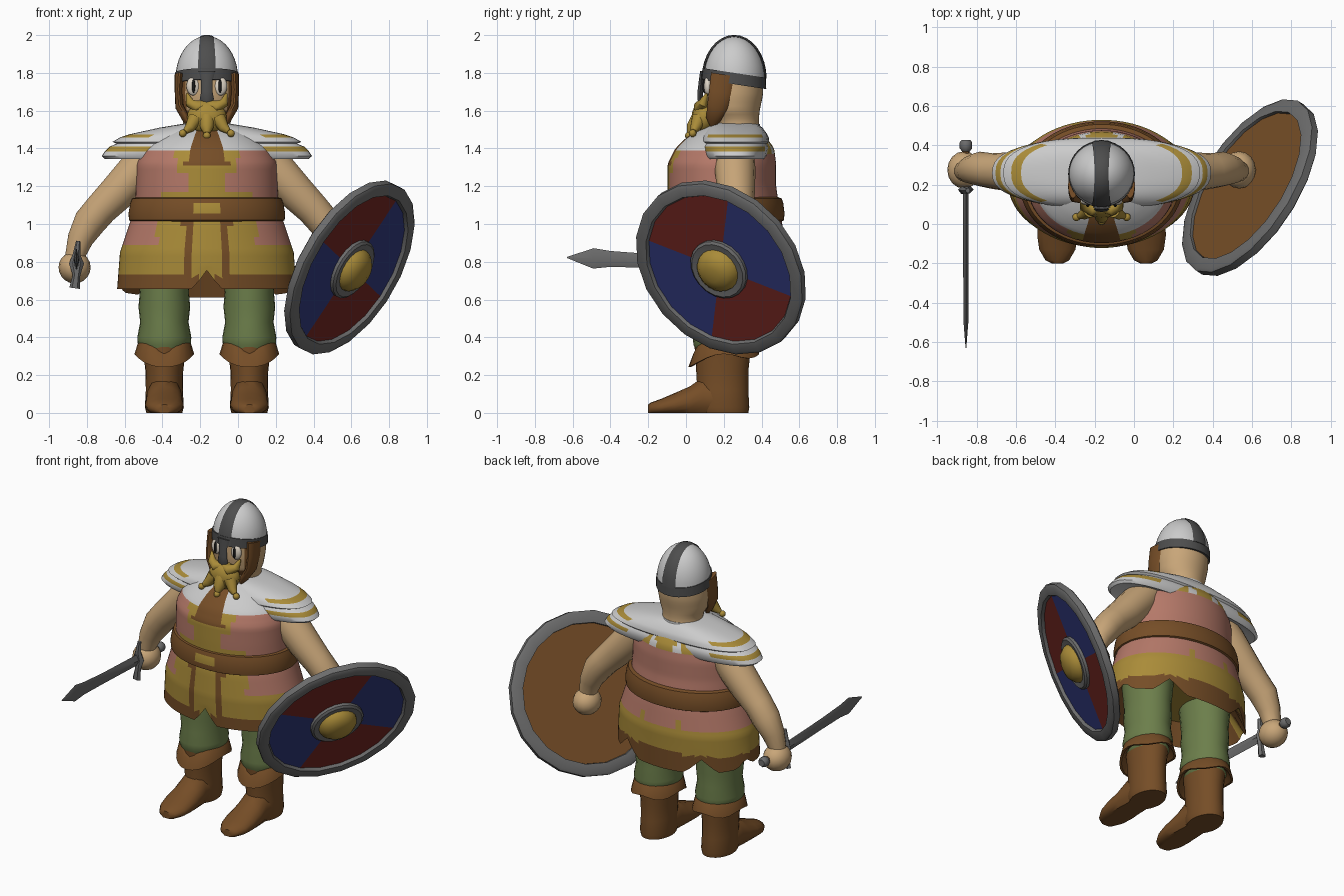
import bpy, bmesh
from math import sin, cos, pi, atan2
from mathutils import Vector, Matrix

if "Cube" in bpy.data.objects:
    bpy.data.objects.remove(bpy.data.objects["Cube"])

CX = -0.165  # body centre line; meshes are built relative to it
COLORS = dict(salmon=(.46, .19, .14), gold=(.40, .26, .04), brown=(.18, .075, .02), skin=(.58, .38, .19),
              green=(.15, .21, .07), silver=(.55, .55, .55), dark=(.075, .075, .075), grey=(.15, .15, .15),
              red=(.17, .02, .016), blue=(.03, .04, .2), white=(.75, .68, .58), black=(.01, .01, .01))
mats = {}


def mat(name):
    if name not in mats:
        mats[name] = bpy.data.materials.new(name)
        mats[name].diffuse_color = (*COLORS[name], 1)
    return mats[name]


def finish(name, bm, paint, mirror=False, matrix=None):
    """Paint faces (a colour name, or a function of the face centre) and make the object."""
    bmesh.ops.remove_doubles(bm, verts=bm.verts, dist=1e-5)
    bmesh.ops.recalc_face_normals(bm, faces=bm.faces)
    used = []
    for f in bm.faces:
        key = paint if isinstance(paint, str) else paint(*f.calc_center_median())
        if key not in used:
            used.append(key)
        f.material_index = used.index(key)
    me = bpy.data.meshes.new(name)
    bm.to_mesh(me)
    bm.free()
    for k in used:
        me.materials.append(mat(k))
    ob = bpy.data.objects.new(name, me)
    bpy.context.collection.objects.link(ob)
    ob.matrix_world = matrix or Matrix.Translation((CX, 0, 0))
    if mirror:
        ob.modifiers.new("Mirror", 'MIRROR').use_bisect_axis[0] = False
    bpy.ops.object.select_all(action='DESELECT')
    ob.select_set(True)
    bpy.context.view_layer.objects.active = ob
    bpy.ops.object.shade_smooth_by_angle(angle=0.7)
    return ob


def loft(name, rings, paint, cap=True, **kw):
    bm = bmesh.new()
    vs = [[bm.verts.new(p) for p in r] for r in rings]
    n = len(vs[0])
    for a, b in zip(vs, vs[1:]):
        for i in range(n):
            j = (i + 1) % n
            bm.faces.new((a[i], a[j], b[j], b[i]))
    if cap:
        bm.faces.new(vs[0][::-1])
        bm.faces.new(vs[-1])
    return finish(name, bm, paint, **kw)


def oval(z, rx, ry, cy=0, cx=0, n=24, p=2):
    def s(v):
        return abs(v) ** (2 / p) * (1 if v > 0 else -1)
    return [Vector((cx + rx * s(cos(2 * pi * i / n)), cy + ry * s(sin(2 * pi * i / n)), z)) for i in range(n)]


def tube(name, path, paint, ref=(1, 0, 0), n=14, **kw):
    """Path entries: x, y, z, radius along ref, other radius."""
    pts = [Vector(p[:3]) for p in path]
    rings = []
    for i, p in enumerate(path):
        t = (pts[min(i + 1, len(pts) - 1)] - pts[max(i - 1, 0)]).normalized()
        a = Vector(ref)
        a = (a - t * a.dot(t)).normalized()
        b = t.cross(a)
        rings.append([pts[i] + a * p[3] * cos(2 * pi * k / n) + b * p[-1] * sin(2 * pi * k / n) for k in range(n)])
    return loft(name, rings, paint, **kw)


def ball(name, loc, size, paint, **kw):
    bm = bmesh.new()
    bmesh.ops.create_uvsphere(bm, u_segments=16, v_segments=10, radius=1,
                              matrix=Matrix.Translation(loc) @ Matrix.Diagonal((*size, 1)))
    return finish(name, bm, paint, **kw)


def interp(keys, z):
    for a, b in zip(keys, keys[1:]):
        if z <= b[0]:
            t = (z - a[0]) / (b[0] - a[0])
            return [u + (v - u) * t for u, v in zip(a, b)][1:]
    return keys[-1][1:]


# Tunic: lofted torso with a notched hem and painted blocks
BODY = [(.65, .475, .315, .205), (.85, .46, .325, .205), (1.0, .41, .31, .2), (1.08, .38, .295, .2),
        (1.2, .375, .287, .19), (1.32, .372, .287, .19), (1.4, .335, .262, .205), (1.46, .26, .21, .215),
        (1.5, .2, .16, .235), (1.54, .1, .12, .27)]


def tunic_paint(x, y, z):
    ax, front = abs(x), y < .2
    if z < .73:
        return 'brown'
    if z < 1.05:
        if front and ax < .265:
            return 'brown' if .07 < ax < .14 - (z - .73) * .06 else 'gold'
        return 'gold' if z < .89 or (not front and .1 < ax < .16 and z < .95) else 'salmon'
    if front:
        if z > 1.31 and ax < .115 - .065 * (z - 1.31) / .19:
            return 'brown'
        for z0, z1, w in ((1.1, 1.18, .235), (1.18, 1.27, .09), (1.27, 1.39, .165)):
            if z0 < z < z1 and ax < w:
                return 'gold'
    elif 1.37 < z < 1.48 and ax < .27:
        return 'silver' if .07 < ax < .11 or (z > 1.43 and ax > .19) else 'gold'
    return 'silver' if z > 1.38 else 'salmon'


def hem(angle):
    h = .655 - .045 * max(0, sin(angle))
    for a, w, d in ((-90, 9, .1), (55, 14, .09), (125, 14, .09), (12, 10, .05), (168, 10, .05)):
        gap = abs((angle * 180 / pi - a + 180) % 360 - 180)
        h += d * max(0, 1 - gap / w)
    return h


N = 72
rings = [oval(.79, .38, .25, .205, n=N)]
for k in range(45):
    z = .65 + k * .02
    hx, hy, cy = interp(BODY, z)
    ring = oval(z, hx, hy, cy, n=N)
    if z < .78:
        for i, v in enumerate(ring):
            v.z = .78 - (.78 - z) * (.78 - hem(2 * pi * i / N)) / .13
    rings.append(ring)
loft("tunic", rings, tunic_paint)

# Belt with painted buckle
loft("belt", [oval(z, a, b, .2, n=N) for z, a, b in
              ((1.01, .39, .3), (1.02, .412, .318), (1.055, .415, .322), (1.11, .405, .315), (1.135, .395, .307), (1.145, .36, .28))],
     lambda x, y, z: 'gold' if abs(x) < .07 and y < 0 and 1.055 < z < 1.11 else 'brown')

# Layered shoulder mantle with gold trims
mantle = ((1.535, .1, .11), (1.51, .25, .145), (1.475, .41, .17), (1.458, .46, .178), (1.435, .5, .18), (1.425, .478, .17),
          (1.41, .515, .178), (1.385, .54, .176), (1.36, .557, .17), (1.345, .54, .16), (1.365, .42, .13))
loft("shoulder_mantle", [oval(z, a, b, .26, n=48, p=2.5) for z, a, b in mantle],
     lambda x, y, z: 'gold' if abs(x) > .3 and (1.46 < z < 1.47 or 1.39 < z < 1.405) else 'silver')

# Arms and fists
tube("arms", [(.28, .26, 1.38, .1), (.36, .26, 1.29, .108), (.47, .265, 1.17, .1), (.56, .27, 1.08, .09), (.62, .28, 1.01, .088),
              (.67, .275, .92, .07), (.695, .27, .84, .055), (.705, .27, .78, .05)], 'skin', ref=(0, 1, 0), mirror=True)
ball("fists", (.7, .275, .77), (.085, .095, .085), 'skin', mirror=True)

# Trousers, boot cuffs, boot shafts and feet
LX = .225
loft("trousers", [oval(z, a, b, .2, LX) for z, a, b in
                  ((.3, .1, .13), (.36, .14, .16), (.4, .143, .165), (.48, .128, .155), (.56, .137, .16), (.64, .13, .16), (.82, .15, .17))],
     'green', mirror=True)
cuff = [oval(z, a, b, .2, LX) for z, a, b in ((.385, .125, .15), (.37, .14, .165), (.3, .158, .188), (.3, .145, .175), (.35, .1, .13))]
for r in cuff[2:4]:
    for i, v in enumerate(r):
        v.z += .05 * max(0, -sin(2 * pi * i / 24)) ** 4 * -1.4 + .012 * cos(8 * pi * i / 24)
for i, v in enumerate(cuff[0]):
    for r in cuff[:2]:
        r[i].z -= .07 * max(0, -sin(2 * pi * i / 24)) ** 8
loft("boot_cuffs", cuff, 'brown', mirror=True)
loft("boot_shafts", [oval(z, a, b, cy, LX) for z, a, b, cy in
                     ((0, .095, .13, .2), (.03, .103, .14, .195), (.12, .098, .135, .195), (.22, .1, .138, .192), (.36, .115, .15, .195))],
     'brown', mirror=True)
foot = []
for y, w, h in ((-.2, .03, .045), (-.185, .06, .055), (-.13, .092, .075), (-.06, .102, .105), (.02, .1, .14), (.09, .095, .19), (.2, .09, .16)):
    foot.append([Vector((LX + w * cos(a), y, max(0, h * (.4 + .6 * sin(a))))) for a in [2 * pi * i / 16 for i in range(16)]])
loft("boot_feet", foot, 'brown', mirror=True)

# Head with side hair
HEAD = [(1.47, .13, .115, .28), (1.55, .125, .12, .265), (1.6, .15, .14, .25), (1.68, .162, .155, .252), (1.8, .16, .158, .255)]


def head_paint(x, y, z):
    hair = y < .25 - (1.77 - z) * .4 and not (abs(x) < .115 and z > 1.6)
    return 'brown' if hair else 'skin'


loft("head", [oval(z, *interp(HEAD, z), n=40) for z in [1.47 + k * .022 for k in range(16)]], head_paint)
tube("side_hair", [(.145, .2, 1.79, .025, .07), (.15, .185, 1.7, .02, .065), (.145, .165, 1.62, .022, .055),
                   (.11, .145, 1.555, .02, .04), (.09, .14, 1.52, .01, .015)], 'brown', mirror=True)
ball("eyes", (.072, .115, 1.73), (.036, .02, .05), 'white', mirror=True)
ball("pupils", (.07, .097, 1.73), (.009, .01, .037), 'black', mirror=True)

# Beard, moustache and beaded braids
ball("beard", (0, .095, 1.565), (.105, .065, .09), 'gold')
tube("moustache", [(.0, .085, 1.63, .025), (.05, .075, 1.62, .034), (.09, .09, 1.64, .025), (.105, .11, 1.69, .006)], 'gold',
     ref=(0, 1, 0), mirror=True)
tube("side_braids", [(.06, .07, 1.56, .04), (.09, .05, 1.51, .028), (.115, .04, 1.49, .015)], 'gold', ref=(0, 1, 0), mirror=True)
ball("side_beads", (.128, .035, 1.48), (.02, .02, .02), 'gold', mirror=True)
tube("middle_braid", [(0, .07, 1.56, .045), (0, .035, 1.51, .035), (0, .02, 1.48, .016)], 'gold')
ball("middle_bead", (0, .015, 1.468), (.02, .02, .02), 'gold')

# Helmet: dome, brow band sloping to the back, crest strip and nose guard
loft("helmet_dome", [oval(1.77 + .225 * sin(a), .165 * cos(a) + .001, .163 * cos(a) + .001, .255, n=32)
                     for a in [pi / 2 * k / 10 for k in range(11)]], 'silver')
band = [oval(z, r, r, .255, n=32) for z, r in ((1.765, .155), (1.765, .17), (1.825, .168), (1.825, .155))]
for v in [v for r in band for v in r]:
    v.z -= .05 * (v.y - .09) / .33
loft("helmet_band", band + [[v.copy() for v in band[0]]], 'dark', cap=False)
tube("helmet_crest", [(0, .255 - .163 * cos(a), 1.77 + .222 * sin(a), .036 + .012 * cos(a) ** 2, .009)
                      for a in [pi * k / 16 for k in range(17)]], 'dark', n=8)
tube("nose_guard", [(0, .085, 1.81, .045, .01), (0, .08, 1.76, .03, .012), (0, .075, 1.7, .03, .014), (0, .075, 1.66, .038, .014),
                    (0, .08, 1.625, .012, .01)], 'dark', n=8)

# Sword held forwards
SX = -.69
tube("sword_blade", [(SX, .18, .79, .014, .036), (SX, -.2, .805, .014, .037), (SX, -.4, .815, .013, .042), (SX, -.49, .818, .013, .054),
                     (SX, -.63, .823, .002, .003)], 'grey', n=4)
tube("sword_guard", [(SX + .01, .17, .91, .012, .014), (SX, .17, .84, .02, .018), (SX, .175, .79, .04, .022), (SX, .17, .73, .02, .018),
                     (SX - .01, .17, .66, .028, .02)], 'grey', n=6)
tube("sword_grip", [(SX, .17, .79, .018), (SX, .39, .785, .018)], 'brown', n=8)
tube("sword_pommel", [(SX, .37, .785, .02), (SX, .385, .785, .032), (SX, .415, .785, .032), (SX, .428, .785, .022)], 'grey', n=8)

# Round shield: local z is its outward normal
nrm = Vector((.75, -.48, -.44)).normalized()
e1 = Vector((.66, .12, 1))
e1 = (e1 - nrm * e1.dot(nrm)).normalized()
M = Matrix((e1, nrm.cross(e1), nrm)).transposed().to_4x4()
M.translation = (.59, .185, .77)


def disc(*profile):
    return [oval(z, r, r, n=20) for r, z in profile]


loft("shield_board", disc((.45, -.015), (.45, .012), (.13, .012)),
     lambda x, y, z: 'brown' if z < .005 else ('red', 'blue')[int(atan2(y, x) % (2 * pi) // (pi / 2)) % 2], matrix=M)
loft("shield_rim", disc((.43, -.03), (.49, -.03), (.505, -.02), (.505, .02), (.49, .03), (.44, .03), (.425, .0), (.43, -.03)),
     'grey', cap=False, matrix=M)
loft("shield_boss_ring", disc((.168, .0), (.168, .03), (.155, .04), (.12, .035)), 'grey', matrix=M)
loft("shield_boss", disc((.122, .03), (.115, .055), (.085, .085), (.04, .1)), 'gold', matrix=M)

for m in bpy.data.materials:
    if m.users and not m.is_grease_pencil:
        m.use_nodes = True
        m.node_tree.nodes["Principled BSDF"].inputs["Base Color"].default_value = m.diffuse_color
